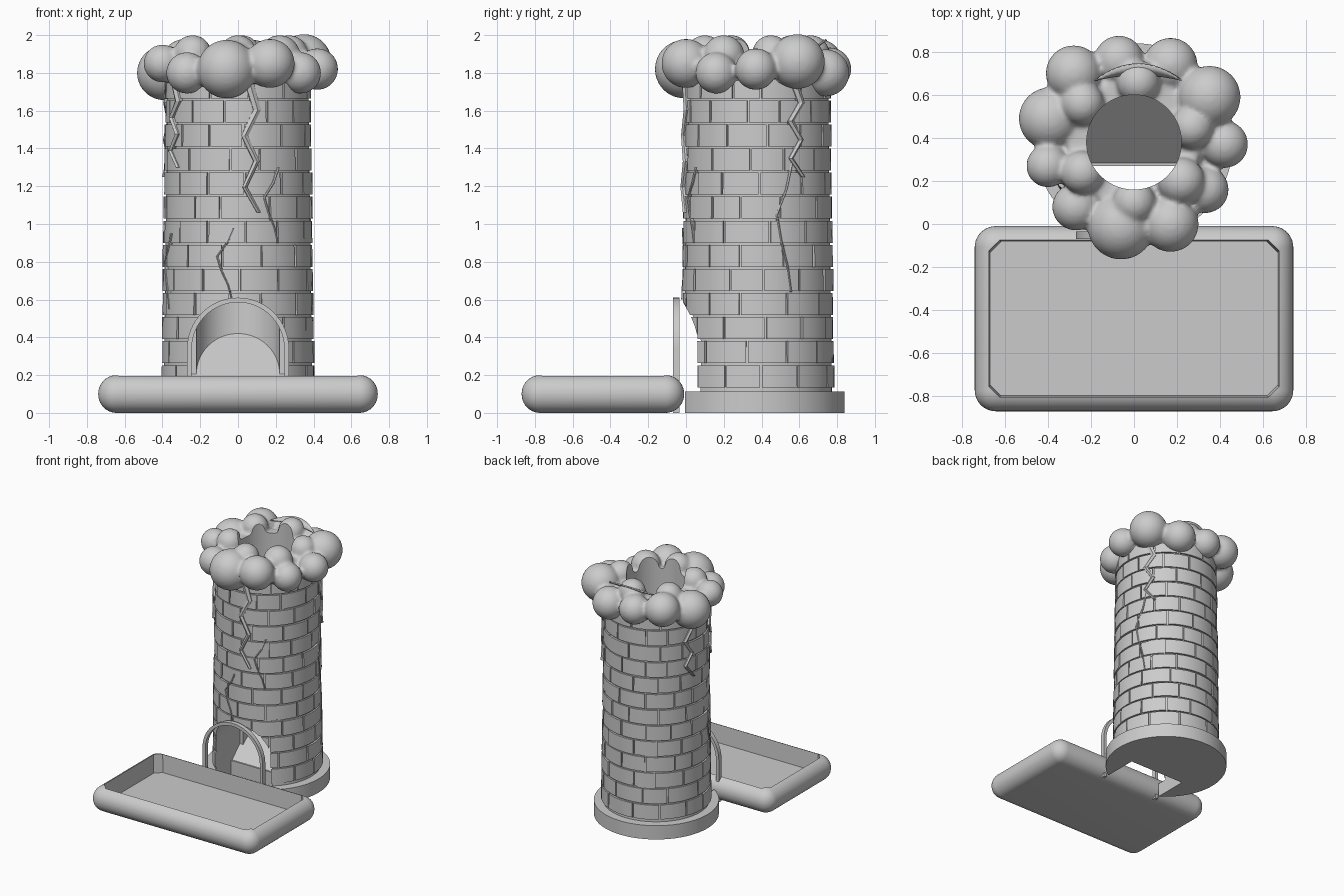
import bpy, bmesh, math, random
from mathutils import Vector

random.seed(4)
if "Cube" in bpy.data.objects:
    bpy.data.objects.remove(bpy.data.objects["Cube"])

CY = 0.38  # tower axis

stone = bpy.data.materials.new("plain grey")
stone.use_nodes = True
GREY = (0.6, 0.6, 0.6, 1)
stone.diffuse_color = GREY
stone.node_tree.nodes["Principled BSDF"].inputs["Base Color"].default_value = GREY


def finish(name, bm, smooth=True, helper=False):
    bmesh.ops.recalc_face_normals(bm, faces=bm.faces)
    mesh = bpy.data.meshes.new(name)
    bm.to_mesh(mesh)
    bm.free()
    ob = bpy.data.objects.new(name, mesh)
    bpy.context.collection.objects.link(ob)
    mesh.materials.append(stone)
    if helper:
        ob.hide_render = True
        ob.hide_set(True)
    elif smooth:
        bpy.ops.object.select_all(action='DESELECT')
        ob.select_set(True)
        bpy.context.view_layer.objects.active = ob
        bpy.ops.object.shade_smooth_by_angle(angle=math.radians(35))
    return ob


def cut(ob, cutter):
    m = ob.modifiers.new("cut", 'BOOLEAN')
    m.operation, m.solver, m.object = 'DIFFERENCE', 'EXACT', cutter


def cone(bm, r1, r2, z0, z1, seg=96):
    ret = bmesh.ops.create_cone(bm, cap_ends=True, segments=seg, radius1=r1, radius2=r2, depth=z1 - z0)
    bmesh.ops.translate(bm, verts=ret["verts"], vec=(0, CY, (z0 + z1) / 2))


def prism(bm, points, offset):
    """Extrude a closed outline by an offset."""
    face = bm.faces.new([bm.verts.new(p) for p in points])
    ret = bmesh.ops.extrude_face_region(bm, geom=[face])
    verts = [v for v in ret["geom"] if isinstance(v, bmesh.types.BMVert)]
    bmesh.ops.translate(bm, verts=verts, vec=offset)


def arch(r, z0, y, spring=0.34, n=32):
    arc = [(r * math.cos(math.pi * i / n), y, spring + r * math.sin(math.pi * i / n)) for i in range(n + 1)]
    return [(r, y, z0)] + arc + [(-r, y, z0)]


def wall_r(z):
    return 0.405 - 0.02 * (z - 0.1) / 1.6


def on_wall(a, z, lift=0.0):
    """Point on the tower wall; angle 0 faces the front, positive towards +x."""
    r = wall_r(z) + lift
    return Vector((r * math.sin(a), CY - r * math.cos(a), z))


# Cutters: doorway and vertical shaft
bm = bmesh.new()
prism(bm, arch(0.25, -0.1, -0.3), (0, 0.68, 0))
door_cutter = finish("doorway_cutter", bm, helper=True)
bm = bmesh.new()
cone(bm, 0.22, 0.22, 0.1, 2.3)
shaft_cutter = finish("shaft_cutter", bm, helper=True)
bm = bmesh.new()
prism(bm, [(-0.25, -0.3, -0.1), (0.25, -0.3, -0.1), (0.25, 0.27, -0.1), (-0.25, 0.27, -0.1)], (0, 0, 0.4))
notch_cutter = finish("base_notch_cutter", bm, helper=True)

# Round base
bm = bmesh.new()
cone(bm, 0.46, 0.46, 0, 0.112)
cut(finish("base", bm), notch_cutter)

# Tower core behind the bricks
bm = bmesh.new()
cone(bm, wall_r(0.1) - 0.012, wall_r(1.8) - 0.012, 0.1, 1.8)
core = finish("tower_core", bm)
cut(core, shaft_cutter)
cut(core, door_cutter)

# Brick courses
bm = bmesh.new()
ROWS, COUNT, GAP = 13, 12, 0.011
row_h = 0.1275
for row in range(ROWS):
    z0 = 0.13 + row * row_h + GAP / 2
    z1 = z0 + row_h - GAP
    start = (row % 2) * math.pi / COUNT + 0.1
    edges = [start + 2 * math.pi * (i + random.uniform(-0.16, 0.16)) / COUNT for i in range(COUNT)]
    edges.append(edges[0] + 2 * math.pi)
    for a0, a1 in zip(edges, edges[1:]):
        a0, a1 = a0 + GAP * 1.2, a1 - GAP * 1.2
        lift = random.uniform(-0.003, 0.004)
        steps = [a0 + (a1 - a0) * k / 6 for k in range(7)]
        rings = []
        for a in steps:
            quad = [on_wall(a, z0, -0.03), on_wall(a, z0, lift), on_wall(a, z1, lift), on_wall(a, z1, -0.03)]
            rings.append([bm.verts.new(p) for p in quad])
        bm.faces.new(rings[0])
        bm.faces.new(rings[-1])
        for p, q in zip(rings, rings[1:]):
            for k in range(4):
                bm.faces.new((p[k], p[k - 1], q[k - 1], q[k]))
cut(finish("bricks", bm), door_cutter)

# Inner ramp leading out to the tray
bm = bmesh.new()
prism(bm, [(-0.25, 0.27, 0.1), (-0.25, 0.6, 0.1), (-0.25, 0.6, 0.42)], (0.5, 0, 0))
finish("ramp", bm, smooth=False)

# Door frame
bm = bmesh.new()
outer, inner = arch(0.27, 0, -0.07), arch(0.245, 0, -0.07)
for k in range(len(outer) - 1):
    bm.faces.new([bm.verts.new(p) for p in (outer[k], outer[k + 1], inner[k + 1], inner[k])])
bmesh.ops.remove_doubles(bm, verts=bm.verts, dist=0.0001)
ret = bmesh.ops.extrude_face_region(bm, geom=bm.faces[:])
bmesh.ops.translate(bm, verts=[v for v in ret["geom"] if isinstance(v, bmesh.types.BMVert)], vec=(0, 0.035, 0))
finish("door_frame", bm)


def zigzag(name, points, width, lift):
    """Tapered jagged strip following the wall, given as (angle, height) points."""
    bm = bmesh.new()
    rings = []
    for i, (a, z) in enumerate(points):
        w = width * (1 - 0.55 * i / (len(points) - 1)) / wall_r(z) / 2
        quad = [on_wall(a - w, z, -0.02), on_wall(a - w, z, lift * 0.5),
                on_wall(a, z, lift), on_wall(a + w, z, lift * 0.5), on_wall(a + w, z, -0.02)]
        rings.append([bm.verts.new(p) for p in quad])
    bm.faces.new(rings[0])
    bm.faces.new(rings[-1])
    for p, q in zip(rings, rings[1:]):
        for k in range(5):
            bm.faces.new((p[k], p[k - 1], q[k - 1], q[k]))
    finish(name, bm, smooth=False)


# Lightning bolts hanging from the cloud: (name, angle, lowest height)
SWING = (-0.02, 0.08, -0.09, 0.07, -0.09, 0.1)
for name, angle, low in (("front_bolt", 0.18, 1.06), ("right_front_bolt", -1.03, 1.3),
                         ("left_bolt", 2.12, 1.25), ("right_back_bolt", -1.87, 1.25)):
    pts = [(angle + s, 1.74 + (low - 1.74) * i / 5) for i, s in enumerate(SWING)]
    zigzag(name, pts, 0.045, 0.02)

# Cracks in the wall: (name, angle, top, bottom)
for name, angle, top, low in (("door_crack", -0.16, 0.98, 0.6), ("front_crack", 0.48, 1.3, 0.9),
                              ("left_crack", 1.95, 1.32, 0.64), ("right_crack", -1.2, 0.95, 0.55)):
    pts = [(angle + s, top + (low - top) * i / 5) for i, s in enumerate((0.1, 0.02, -0.12, -0.06, 0.03, 0.08))]
    zigzag(name, pts, 0.014, 0.008)

# Cloud crown: blended puffs (x, y, z, radius)
PUFFS = [(-.06, -.01, 1.82, .155), (.17, 0, 1.85, .13), (-.27, .08, 1.8, .11), (.33, .16, 1.8, .11),
         (-.4, .27, 1.85, .1), (-.39, .49, 1.8, .145), (-.28, .7, 1.85, .13), (-.07, .76, 1.82, .115),
         (.17, .74, 1.8, .125), (.35, .59, 1.86, .145), (.42, .37, 1.82, .11),
         (-.24, .56, 1.9, .1), (-.24, .24, 1.9, .1), (0, .1, 1.9, .1), (.22, .2, 1.89, .11),
         (.27, .45, 1.9, .1), (.02, .66, 1.9, .1)]
bm = bmesh.new()
cone(bm, 0.38, 0.3, 1.74, 1.88)
for x, y, z, r in PUFFS:
    ret = bmesh.ops.create_uvsphere(bm, u_segments=48, v_segments=24, radius=r)
    bmesh.ops.translate(bm, verts=ret["verts"], vec=(x, y, z))
cloud = finish("cloud_crown", bm)
m = cloud.modifiers.new("blend", 'REMESH')
m.mode, m.voxel_size, m.use_smooth_shade = 'VOXEL', 0.013, True
m = cloud.modifiers.new("soften", 'SMOOTH')
m.factor, m.iterations = 0.5, 5
cut(cloud, shaft_cutter)

# Thin crescent fin at the back of the crown
bm = bmesh.new()
N = 16
for i in range(N):
    quad = []
    for k, top in ((i, 1), (i + 1, 1), (i + 1, 0), (i, 0)):
        t = 2 * k / N - 1
        bulge = 1 - t * t
        quad.append(bm.verts.new((0.02 + 0.2 * t, 0.665 + (0.025 + 0.05 * top) * bulge, 1.93 + (0.01 + 0.04 * top) * bulge)))
    bm.faces.new(quad)
bmesh.ops.remove_doubles(bm, verts=bm.verts, dist=0.0001)
fin = finish("crown_fin", bm)
fin.modifiers.new("thickness", 'SOLIDIFY').thickness = 0.01

# Dice tray with a rounded rim
bm = bmesh.new()
bmesh.ops.create_cube(bm, size=1)
bmesh.ops.scale(bm, verts=bm.verts, vec=(1.48, 0.86, 0.2))
bmesh.ops.translate(bm, verts=bm.verts, vec=(0, -0.44, 0.1))
bmesh.ops.bevel(bm, geom=bm.edges[:], offset=0.098, segments=10, profile=0.5, affect='EDGES')
tray = finish("tray", bm)
bm = bmesh.new()
bmesh.ops.create_cube(bm, size=1)
upright = [e for e in bm.edges if abs(e.verts[0].co.z - e.verts[1].co.z) > 0.5]
bmesh.ops.scale(bm, verts=bm.verts, vec=(1.36, 0.745, 0.3))
bmesh.ops.translate(bm, verts=bm.verts, vec=(0, -0.44, 0.2))
bmesh.ops.bevel(bm, geom=upright, offset=0.05, segments=1, affect='EDGES')
for v in bm.verts:
    if v.co.z < 0.1:
        v.co.x *= 0.98
        v.co.y = -0.44 + (v.co.y + 0.44) * 0.96
cut(tray, finish("tray_cutter", bm, helper=True))
